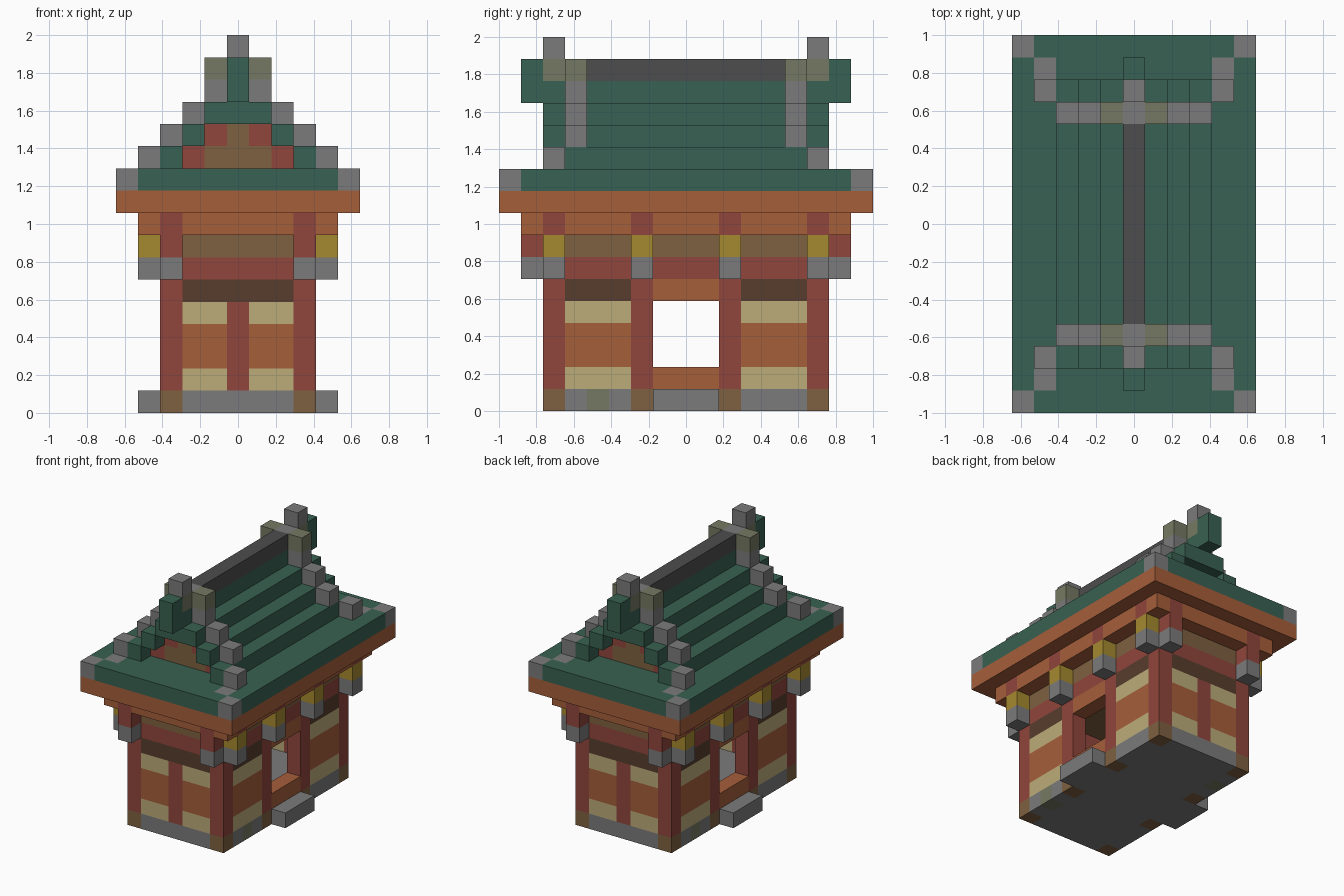
import bpy
import bmesh
from itertools import product

if "Cube" in bpy.data.objects:
    bpy.data.objects.remove(bpy.data.objects["Cube"], do_unlink=True)

U = 2 / 17  # size of one building block


def material(name, *srgb):
    m = bpy.data.materials.new(name)
    m.use_nodes = True
    lin = [((c / 255 + 0.055) / 1.055) ** 2.4 for c in srgb]
    m.diffuse_color = (*lin, 1)
    bsdf = next(n for n in m.node_tree.nodes if n.type == "BSDF_PRINCIPLED")
    bsdf.inputs["Base Color"].default_value = (*lin, 1)
    bsdf.inputs["Roughness"].default_value = 0.9
    return m


GREEN = material("green_tile", 57, 97, 82)
GREY = material("grey_stone", 123, 123, 123)
DARK = material("dark_ridge_stone", 77, 77, 77)
MOSS = material("mossy_stone", 117, 121, 98)
ORANGE = material("orange_wood", 166, 94, 58)
RED = material("red_wood", 145, 70, 60)
BROWN = material("brown_wood", 127, 97, 65)
UMBER = material("dark_brown_wood", 88, 61, 46)
CREAM = material("cream_plaster", 188, 172, 121)
YELLOW = material("yellow_lamp", 165, 137, 47)


def span(v):
    return v if isinstance(v, tuple) else (v, v)


def block(name, mat, x, y, z, mirror=""):
    """Box over inclusive block ranges, mirrored across x and/or y."""
    (x0, x1), (y0, y1), (z0, z1) = span(x), span(y), span(z)
    bm = bmesh.new()
    signs = product((1, -1) if "x" in mirror else (1,),
                    (1, -1) if "y" in mirror else (1,))
    for sx, sy in signs:
        cube = bmesh.ops.create_cube(bm, size=1)["verts"]
        for v in cube:
            v.co.x = (sx * (x0 + x1) / 2 + v.co.x * (x1 - x0 + 1)) * U
            v.co.y = (sy * (y0 + y1) / 2 + v.co.y * (y1 - y0 + 1)) * U
            v.co.z = ((z0 + z1 + 1) / 2 + v.co.z * (z1 - z0 + 1)) * U
    mesh = bpy.data.meshes.new(name)
    bm.to_mesh(mesh)
    bm.free()
    mesh.materials.append(mat)
    ob = bpy.data.objects.new(name, mesh)
    bpy.context.collection.objects.link(ob)
    return ob


# Stone base with wooden post feet and doorsteps
block("base_floor", GREY, (-2, 2), (-6, 6), 0)
block("base_threshold", GREY, 3, (-1, 1), 0, "x")
block("doorstep", GREY, 4, (-1, 1), 0, "x")
for y in (2, 6):
    block("post_foot", BROWN, 3, y, 0, "xy")
for y in (3, 5):
    block("base_edge", GREY, 3, y, 0, "xy")
for side in (1, -1):
    block("base_moss", MOSS, 3 * side, -4 * side, 0)
    block("base_edge_plain", GREY, 3 * side, 4 * side, 0)

# Posts
block("corner_post", RED, 3, 6, (1, 7), "xy")
block("door_post", RED, 3, 2, (1, 6), "xy")
block("end_wall_post", RED, 0, 6, (1, 4), "y")

# Wall panels in horizontal bands
for band, mat, z in (("lower_panel", CREAM, 1), ("middle_panel", ORANGE, (2, 3)),
                     ("upper_panel", CREAM, 4)):
    block("end_" + band, mat, (1, 2), 6, z, "xy")
    block("side_" + band, mat, 3, (3, 5), z, "xy")
block("end_header", UMBER, (-2, 2), 6, 5, "y")
block("side_header", UMBER, 3, (3, 5), 5, "xy")
block("door_sill", ORANGE, 3, (-1, 1), 1, "x")
block("door_lintel", ORANGE, 3, (-1, 1), 5, "x")

# Beams above the walls
block("end_red_beam", RED, (-2, 2), 6, 6, "y")
block("side_red_beam", RED, 3, (3, 5), 6, "xy")
block("door_red_beam", RED, 3, (-1, 1), 6, "x")
block("ceiling_beam", BROWN, (-2, 2), (-6, 6), 7)
block("side_brown_beam", BROWN, 3, (-5, 5), 7, "x")

# Hanging brackets
for y in (2, 6):
    block("side_bracket_foot", GREY, 4, y, 6, "xy")
    block("side_bracket_lamp", YELLOW, 4, y, 7, "xy")
    block("side_joist_end", RED, 4, y, 8, "xy")
block("end_bracket_foot", GREY, 3, 7, 6, "xy")
block("end_bracket", RED, 3, 7, (7, 8), "xy")

# Stepped orange cornice
block("cornice_core", ORANGE, (-3, 3), (-6, 6), 8)
block("cornice_end", ORANGE, (-2, 2), 7, 8, "y")
block("cornice_corner", ORANGE, 4, 7, 8, "xy")
block("cornice_side", ORANGE, 4, (3, 5), 8, "xy")
block("cornice_door", ORANGE, 4, (-1, 1), 8, "x")
block("eave_board", ORANGE, (-5, 5), (-8, 8), 9)

# Wide tiled eave with stone corners
block("eave_tiles", GREEN, (-4, 4), (-6, 6), 10)
block("eave_end_inner", GREEN, (-3, 3), 7, 10, "y")
block("eave_end_outer", GREEN, (-4, 4), 8, 10, "y")
block("eave_side", GREEN, 5, (-7, 7), 10, "x")
block("eave_corner", GREY, 5, 8, 10, "xy")
block("eave_inner_corner", GREY, 4, 7, 10, "xy")

# Stepped roof with recessed gables
for x, z in ((3, 11), (2, 12)):
    block("roof_step", GREEN, x, (-6, 6), z, "x")
    block("gable_edge", RED, x - 1, (-5, 5), z, "x")
    block("gable_fill", BROWN, (2 - x, x - 2), (-5, 5), z)
block("roof_top_step", GREEN, (-1, 1), (-6, 6), 13)

# Stone hip blocks climbing to the ridge
block("hip_block", GREY, 4, 6, 11, "xy")
for x, z in ((3, 12), (2, 13), (1, 14)):
    block("hip_block", GREY, x, 5, z, "xy")
block("hip_cap", MOSS, 1, 5, 15, "xy")

# Ridge and finials
block("ridge_base", GREEN, 0, (-7, 7), 14)
block("ridge_cap", DARK, 0, (-4, 4), 15)
block("ridge_joint", GREY, 0, 5, 15, "y")
block("finial_base", MOSS, 0, 6, 15, "y")
block("ridge_end", GREEN, 0, 7, 15, "y")
block("finial", GREY, 0, 6, 16, "y")
